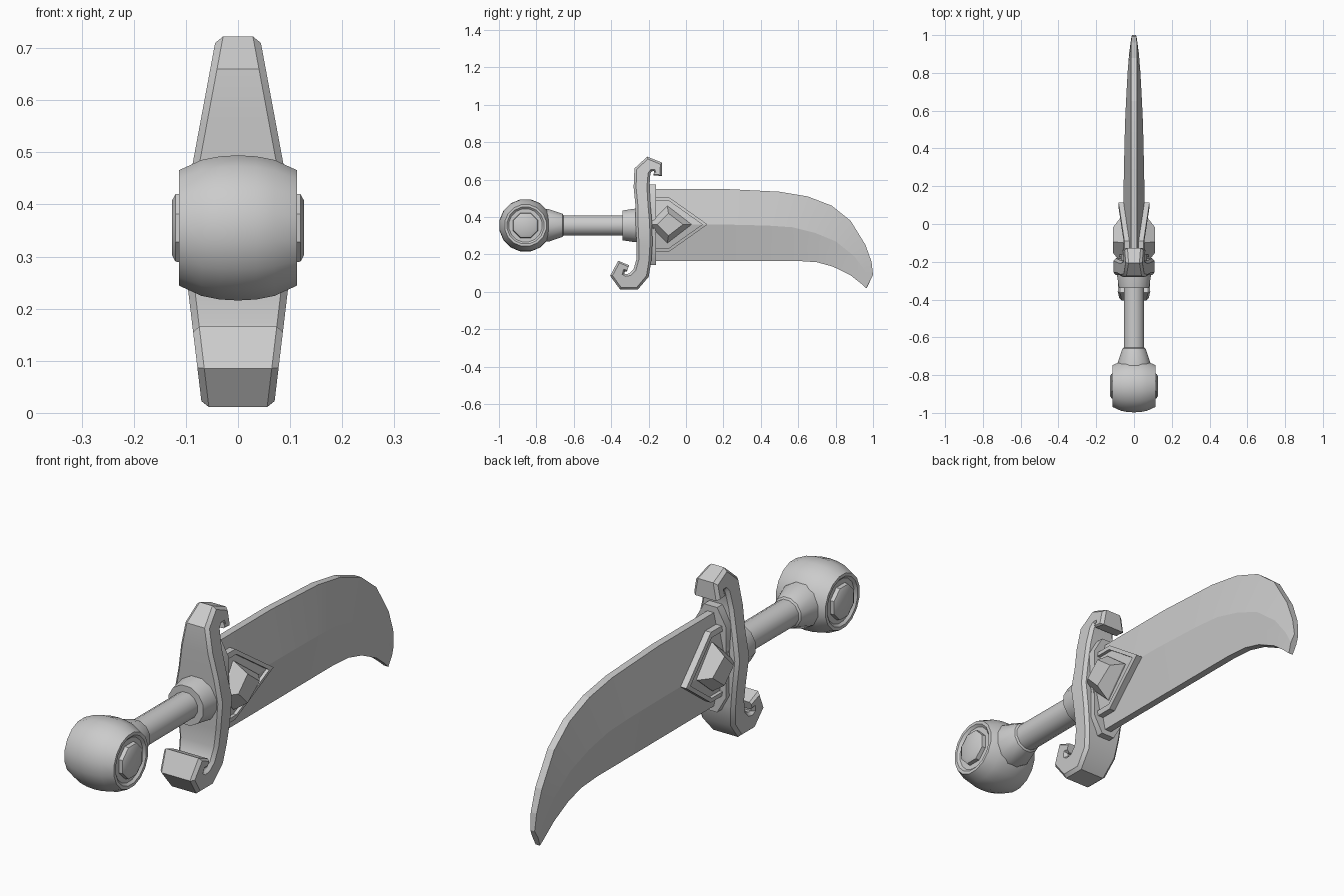
import bpy
import bmesh
import math
from mathutils import Vector

if "Cube" in bpy.data.objects:
    bpy.data.objects.remove(bpy.data.objects["Cube"])

steel = bpy.data.materials.new("plain_grey")
steel.use_nodes = True
grey = (0.6, 0.6, 0.6, 1)
steel.diffuse_color = grey
steel.node_tree.nodes["Principled BSDF"].inputs["Base Color"].default_value = grey

AXIS_Z = 0.355   # height of the grip axis
RIDGE_Z = 0.36   # height of the blade ridge at its root


def finish(name, bm, angle=35):
    bmesh.ops.recalc_face_normals(bm, faces=bm.faces[:])
    mesh = bpy.data.meshes.new(name)
    bm.to_mesh(mesh)
    bm.free()
    mesh.materials.append(steel)
    obj = bpy.data.objects.new(name, mesh)
    bpy.context.collection.objects.link(obj)
    bpy.ops.object.select_all(action="DESELECT")
    obj.select_set(True)
    bpy.context.view_layer.objects.active = obj
    bpy.ops.object.shade_smooth_by_angle(angle=math.radians(angle))
    return obj


def loft(name, rings, angle=35, end_cap=None):
    """Skin a list of equal rings; end_cap lists the faces closing the last ring."""
    bm = bmesh.new()
    loops = [[bm.verts.new(p) for p in ring] for ring in rings]
    n = len(loops[0])
    for a, b in zip(loops, loops[1:]):
        for i in range(n):
            j = (i + 1) % n
            bm.faces.new((a[i], a[j], b[j], b[i]))
    bm.faces.new(loops[0])
    for face in end_cap or [range(n)]:
        bm.faces.new([loops[-1][i] for i in face])
    return finish(name, bm, angle)


def lathe(name, profile, sides, place):
    """Turn (position, radius) pairs; place maps (position, u, v) to a point."""
    turns = [math.tau * (i + 0.5) / sides for i in range(sides)]
    rings = [[place(p, r * math.cos(t), r * math.sin(t)) for t in turns]
             for p, r in profile]
    return loft(name, rings)


def along_y(p, u, v):
    return (u, p, AXIS_Z + v)


def along_x(p, u, v):
    return (p, -0.858 + u, AXIS_Z + v)


# Grip with its flared neck and collar
lathe("grip", [(-0.8, 0.09), (-0.735, 0.09), (-0.66, 0.064), (-0.655, 0.056),
               (-0.34, 0.055), (-0.34, 0.082), (-0.28, 0.092), (-0.23, 0.094)],
      12, along_y)

# Barrel pommel with dished ends and octagonal studs
half = [(0, 0.142), (0.035, 0.14), (0.07, 0.133), (0.113, 0.113),
        (0.113, 0.1), (0.104, 0.09)]
lathe("pommel", [(-p, r) for p, r in reversed(half[1:])] + half, 16, along_x)
for side, label in ((1, "left"), (-1, "right")):
    lathe("pommel_stud_" + label,
          [(side * p, r) for p, r in ((0.09, 0.074), (0.12, 0.07), (0.127, 0.056))],
          8, along_x)

# Guard: chamfered bar swept along an S with curled ends (y, z, half thickness)
path = [(-0.172, 0.635, 0.012), (-0.15, 0.632, 0.026), (-0.152, 0.668, 0.033),
        (-0.196, 0.682, 0.042), (-0.233, 0.645, 0.045), (-0.238, 0.56, 0.042),
        (-0.23, 0.46, 0.04), (-0.225, 0.36, 0.044), (-0.222, 0.25, 0.042),
        (-0.225, 0.17, 0.04), (-0.24, 0.1, 0.045), (-0.28, 0.055, 0.049),
        (-0.335, 0.053, 0.045), (-0.367, 0.09, 0.039), (-0.345, 0.137, 0.034),
        (-0.31, 0.125, 0.018)]


def guard_half_width(z):
    rise = 0.122 if z > AXIS_Z else 0.098
    return 0.11 - (abs(z - AXIS_Z) / 0.36) * (rise - 0.055)


rings = []
for i, (y, z, t) in enumerate(path):
    before, after = path[max(i - 1, 0)], path[min(i + 1, len(path) - 1)]
    tangent = Vector((0, after[0] - before[0], after[1] - before[1])).normalized()
    normal = Vector((0, -tangent.z, tangent.y))
    c = min(0.013, t * 0.5)
    ring = []
    for sx, st, edge in ((1, -1, 0), (1, 1, 0), (1, 1, 1), (-1, 1, 1),
                         (-1, 1, 0), (-1, -1, 0), (-1, -1, 1), (1, -1, 1)):
        off = normal * st * (t if edge else t - c)
        zz = z + off.z
        w = guard_half_width(zz) - (c if edge else 0)
        ring.append((sx * w, y + off.y, zz))
    rings.append(ring)
loft("guard", rings)

# Socket plate between guard and blade
lo, hi = 0.143, 0.575
outline = [(0.03, lo), (0.07, lo + 0.07), (0.07, hi - 0.07), (0.03, hi),
           (-0.03, hi), (-0.07, hi - 0.07), (-0.07, lo + 0.07), (-0.03, lo)]
loft("blade_socket", [[(x, y, z) for x, z in outline] for y in (-0.2, -0.16)])

# Blade: six-sided section, stations of spine, ridge, edge, half thickness
stations = [
    ((-0.18, 0.55), (-0.18, 0.36), (-0.18, 0.165), 0.056),
    ((0.2, 0.55), (0.2, 0.36), (0.2, 0.165), 0.055),
    ((0.5, 0.535), (0.44, 0.354), (0.42, 0.165), 0.05),
    ((0.65, 0.51), (0.57, 0.345), (0.6, 0.165), 0.046),
    ((0.78, 0.46), (0.69, 0.315), (0.7, 0.158), 0.04),
    ((0.88, 0.38), (0.8, 0.27), (0.785, 0.135), 0.034),
    ((0.96, 0.25), (0.9, 0.19), (0.88, 0.088), 0.026),
    ((0.992, 0.16), (0.955, 0.115), (0.935, 0.045), 0.019),
    ((1.0, 0.09), (0.983, 0.058), (0.965, 0.018), 0.014)]
rings = []
for spine, ridge, edge, h in stations:
    thin = min(0.015, h * 0.7)
    right = [(thin, *spine), (h, *ridge), (thin, *edge)]
    rings.append(right + [(-x, y, z) for x, y, z in reversed(right)])
loft("blade", rings, 11)


# Framed pointed plates and cut gems lying on both blade faces
def roof(z, lift):
    return 0.056 - 0.041 * abs(z - RIDGE_Z) / 0.19 + lift


plate = [(-0.175, 0.505), (-0.09, 0.505), (0.115, RIDGE_Z),
         (-0.09, 0.215), (-0.175, 0.215), (-0.175, RIDGE_Z)]
gem = [(-0.2, RIDGE_Z), (-0.1, 0.46), (0.03, RIDGE_Z), (-0.1, 0.26)]


def scaled(points, s):
    return [(-0.085 + (y + 0.085) * s, RIDGE_Z + (z - RIDGE_Z) * s) for y, z in points]


for side, label in ((1, "left"), (-1, "right")):
    inner = scaled(plate, 0.86)
    layers = [(plate, None), (plate, 0.026), (inner, 0.026), (inner, 0.012)]
    loft("frame_" + label,
         [[(0 if lift is None else side * roof(z, lift), y, z) for y, z in pts]
          for pts, lift in layers],
         20, [(0, 1, 2, 5), (2, 3, 4, 5)])
    loft("gem_" + label,
         [[(side * 0.02, y, z) for y, z in gem],
          [(side * roof(z, 0.018), y, z) for y, z in gem],
          [(side * 0.11, y, z) for y, z in scaled(gem, 0.6)]], 20)
